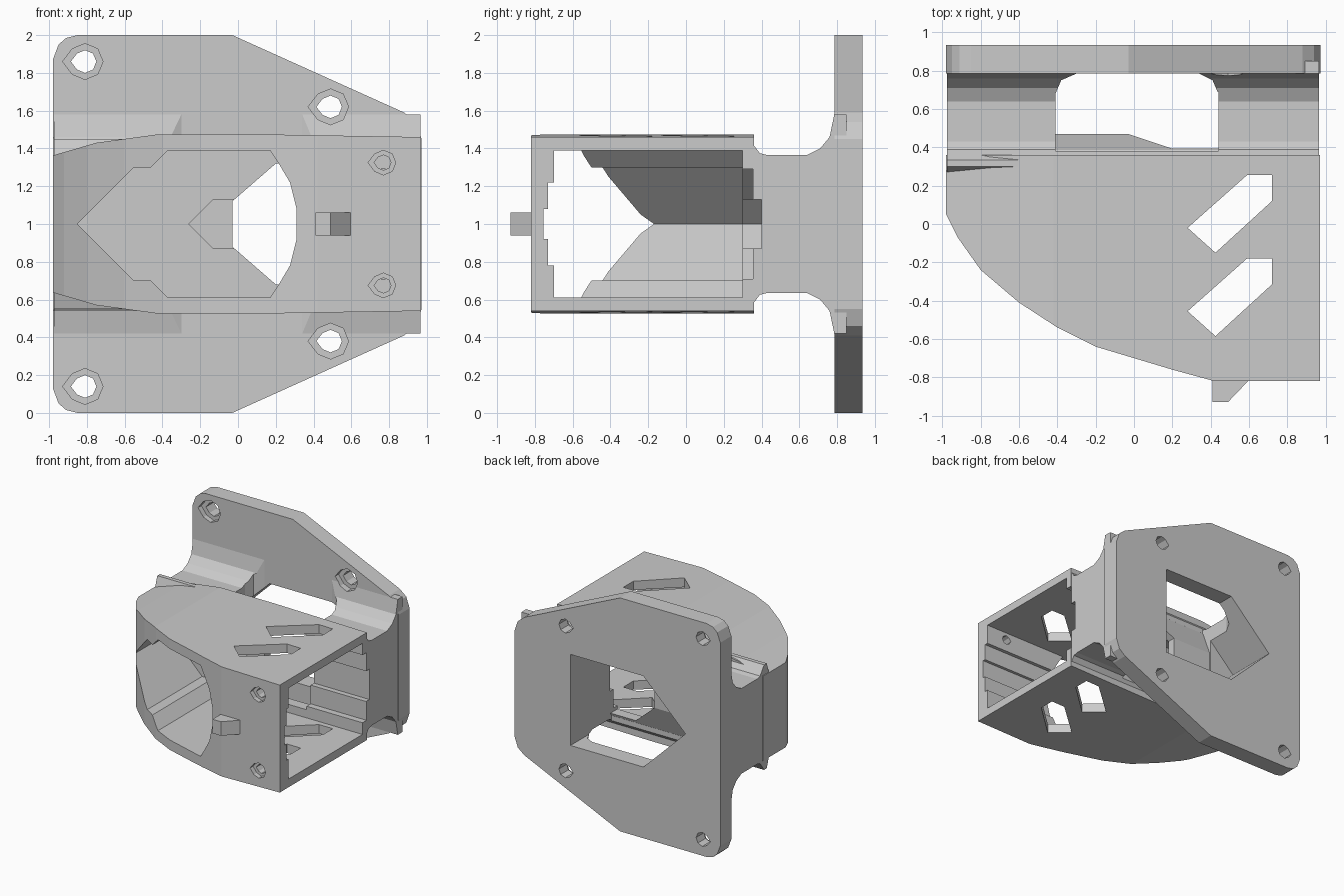
import bpy, bmesh, math

cube = bpy.data.objects.get("Cube")
if cube:
    bpy.data.objects.remove(cube, do_unlink=True)

grey = bpy.data.materials.new("light_grey_plastic")
grey.use_nodes = True
grey.diffuse_color = (0.6, 0.6, 0.6, 1)
grey.node_tree.nodes["Principled BSDF"].inputs["Base Color"].default_value = (0.6, 0.6, 0.6, 1)


def prism(name, pts, axis, lo, hi):
    """Extrude a 2D outline along the named axis."""
    place = {"x": lambda a, b, c: (c, a, b),
             "y": lambda a, b, c: (a, c, b),
             "z": lambda a, b, c: (a, b, c)}[axis]
    bm = bmesh.new()
    ends = [[bm.verts.new(place(a, b, c)) for a, b in pts] for c in (lo, hi)]
    bm.faces.new(ends[0])
    bm.faces.new(ends[1])
    n = len(pts)
    for i in range(n):
        j = (i + 1) % n
        bm.faces.new((ends[0][i], ends[0][j], ends[1][j], ends[1][i]))
    bmesh.ops.recalc_face_normals(bm, faces=bm.faces)
    mesh = bpy.data.meshes.new(name)
    bm.to_mesh(mesh)
    bm.free()
    mesh.materials.append(grey)
    ob = bpy.data.objects.new(name, mesh)
    bpy.context.collection.objects.link(ob)
    return ob


def mirrored(half):
    """Close a half outline (second value is the offset from z = 1)."""
    return [(a, 1 + b) for a, b in half] + [(a, 1 - b) for a, b in reversed(half) if b > 0]


def combine(target, tool, operation):
    mod = target.modifiers.new("join", "BOOLEAN")
    mod.operation, mod.solver, mod.object = operation, "EXACT", tool
    bpy.context.view_layer.update()
    result = bpy.data.meshes.new_from_object(
        target.evaluated_get(bpy.context.evaluated_depsgraph_get()))
    target.modifiers.clear()
    target.data = result
    bpy.data.objects.remove(tool, do_unlink=True)


def cut(target, pts, axis, lo, hi):
    combine(target, prism("cutter", pts, axis, lo, hi), "DIFFERENCE")


def teardrop(x, z, r):
    ring = [(x + r * math.cos(math.tau * i / 8), z + r * math.sin(math.tau * i / 8)) for i in range(8)]
    ring[4] = (x - 1.25 * r, z)
    return ring


# Curved housing: plan outline trimmed by its front outline
bracket = prism("mounting_bracket", [
    (0.97, -0.82), (0.42, -0.82), (0.2, -0.76), (0, -0.7), (-0.2, -0.64), (-0.4, -0.54),
    (-0.6, -0.41), (-0.8, -0.24), (-0.92, -0.07), (-0.98, 0.05), (-0.98, 0.36), (0.97, 0.36)],
    "z", 0.4, 1.6)
trim = prism("trim", mirrored([(-0.99, 0.36), (-0.75, 0.43), (-0.42, 0.475), (0.1, 0.475), (0.98, 0.46)]),
             "y", -1, 1)
combine(bracket, trim, "INTERSECT")

# Neck with a fillet running up into the plate
neck = prism("neck", mirrored([
    (0.27, 0.36), (0.3, 0.45), (0.335, 0.45), (0.39, 0.375), (0.43, 0.365), (0.64, 0.365),
    (0.71, 0.4), (0.76, 0.46), (0.785, 0.58), (0.85, 0.58)]), "x", -0.975, 0.965)
combine(bracket, neck, "UNION")

# Back plate
plate = prism("back_plate", mirrored([
    (-0.98, 0.87), (-0.95, 0.95), (-0.91, 0.985), (-0.85, 1), (-0.03, 1),
    (0.88, 0.59), (0.94, 0.54), (0.972, 0.45)]), "y", 0.785, 0.935)
combine(bracket, plate, "UNION")

# Vertical slot behind the housing, then the raised ridge on its front wall
cut(bracket, [(-0.41, 0.38), (0.44, 0.38), (0.44, 0.68), (0.41, 0.75), (0.34, 0.785),
              (-0.3, 0.785), (-0.38, 0.75), (-0.41, 0.68)], "z", -0.1, 2.1)
ridge = prism("ridge", mirrored([(0.36, 0.36), (0.385, 0.34), (0.47, 0.12)]), "x", -0.43, 0.46)
combine(bracket, ridge, "UNION")

# Pointed opening in the plate
cut(bracket, mirrored([(-0.65, 0), (-0.25, 0.39), (0.44, 0.39)]), "y", 0.48, 1)

# Main cavity, open on the side, with stepped rails front and back
point = [(-0.85, 0), (-0.55, 0.3), (-0.46, 0.3), (-0.37, 0.39)]
cut(bracket, mirrored(point + [(1.1, 0.39)]), "y", -0.7, 0.3)
for start, half, lo, hi in ((0.1, 0.22, -0.73, 0), (0.15, 0.08, -0.755, 0)):
    cut(bracket, mirrored([(start, half), (1.1, half)]), "y", lo, hi)
cut(bracket, mirrored([(-0.09, 0), (0.2, 0.29), (1.1, 0.29)]), "y", 0, 0.355)
cut(bracket, mirrored([(-0.26, 0), (-0.13, 0.13), (1.1, 0.13)]), "y", 0, 0.4)

# Front mouth and the window through to the slot
cut(bracket, mirrored(point + [(0.17, 0.39), (0.21, 0.33), (0.275, 0.22), (0.31, 0.08)]), "y", -1, 0)
cut(bracket, mirrored([(-0.03, 0.12), (0.2, 0.32), (0.44, 0.32)]), "y", 0.2, 0.6)

# Slanted vents in top and bottom
for dy in (0, -0.435):
    cut(bracket, [(0.28, -0.02 + dy), (0.425, -0.15 + dy), (0.72, 0.12 + dy),
                  (0.72, 0.255 + dy), (0.59, 0.255 + dy)], "z", 0.3, 1.7)

# Screw holes with counterbores, in the plate and in the front wall
for side in (-1, 1):
    for x, dz in ((-0.81, 0.86), (0.49, 0.62)):
        cut(bracket, teardrop(x, 1 + side * dz, 0.095), "y", 0.6, 0.83)
        cut(bracket, teardrop(x, 1 + side * dz, 0.06), "y", 0.6, 1)
    cut(bracket, teardrop(0.77, 1 + side * 0.325, 0.065), "y", -0.9, -0.78)
    cut(bracket, teardrop(0.77, 1 + side * 0.325, 0.04), "y", -0.9, -0.6)

# Small hook on the front
prism("front_hook", [(0.41, -0.81), (0.41, -0.93), (0.49, -0.93), (0.6, -0.815)], "z", 0.94, 1.06)
